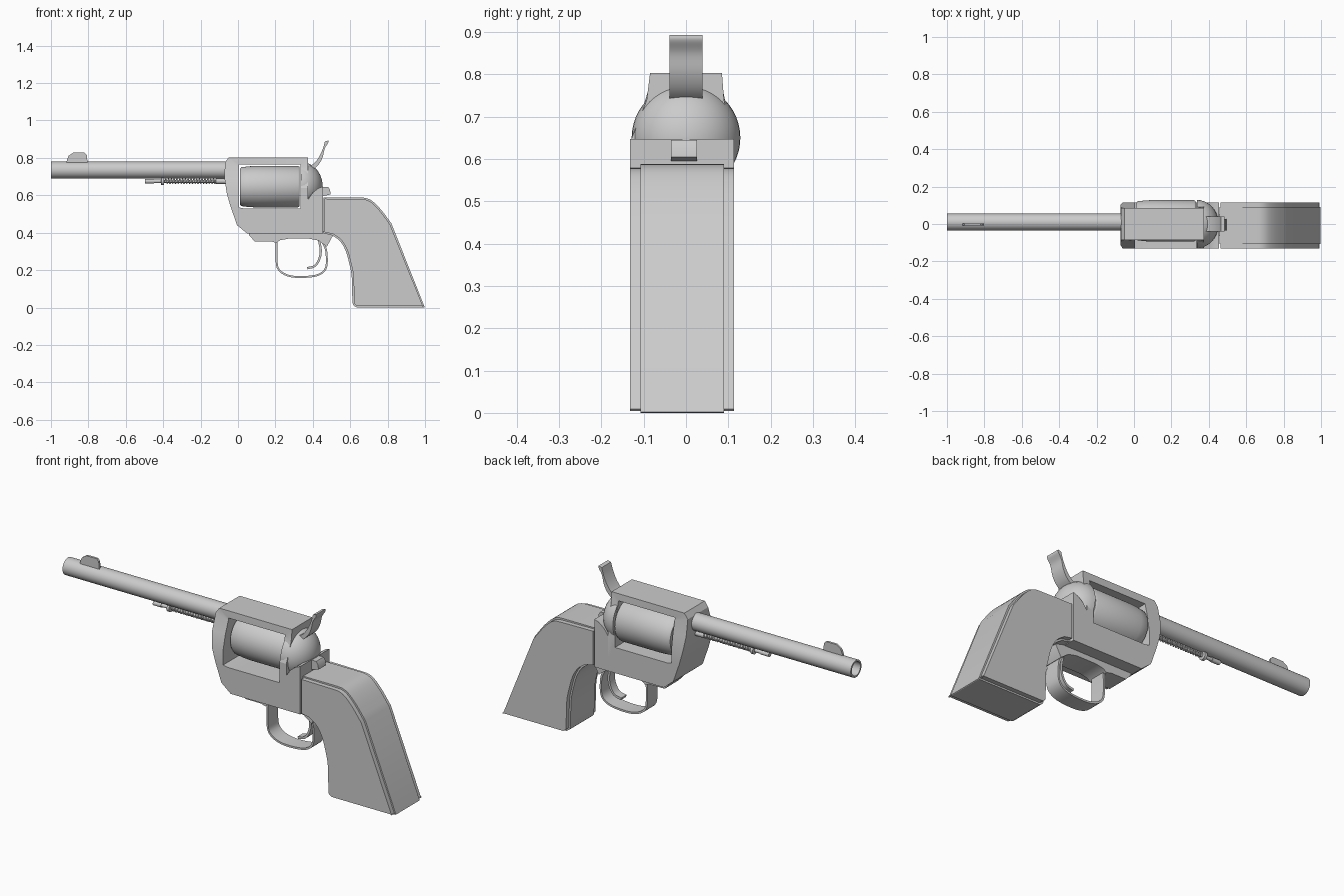
import bpy, bmesh, math
from mathutils import Vector

if "Cube" in bpy.data.objects:
    bpy.data.objects.remove(bpy.data.objects["Cube"])


def finish(bm, name, angle=30):
    bmesh.ops.recalc_face_normals(bm, faces=bm.faces)
    me = bpy.data.meshes.new(name)
    bm.to_mesh(me)
    bm.free()
    ob = bpy.data.objects.new(name, me)
    bpy.context.collection.objects.link(ob)
    bpy.ops.object.select_all(action='DESELECT')
    ob.select_set(True)
    bpy.context.view_layer.objects.active = ob
    bpy.ops.object.shade_smooth_by_angle(angle=math.radians(angle))
    return ob


def prism_bm(pts, y0, y1):
    """Side profile (x, z) extruded between two y values."""
    bm = bmesh.new()
    a = [bm.verts.new((x, y0, z)) for x, z in pts]
    b = [bm.verts.new((x, y1, z)) for x, z in pts]
    n = len(pts)
    caps = [bm.faces.new(a), bm.faces.new(b[::-1])]
    for i in range(n):
        j = (i + 1) % n
        bm.faces.new((a[i], b[i], b[j], a[j]))
    return bm, caps


def prism(name, pts, y0, y1):
    return finish(prism_bm(pts, y0, y1)[0], name)


def lathe(name, prof, y, z, seg=40, closed=False):
    """Profile (x, radius) spun around an axis along x."""
    bm = bmesh.new()
    rings = []
    for x, r in prof:
        rings.append([bm.verts.new((x, y + r * math.cos(2 * math.pi * k / seg),
                                    z + r * math.sin(2 * math.pi * k / seg))) for k in range(seg)])
    pairs = list(zip(rings, rings[1:]))
    if closed:
        pairs.append((rings[-1], rings[0]))
    else:
        bm.faces.new(rings[0])
        bm.faces.new(rings[-1])
    for p, q in pairs:
        for k in range(seg):
            m = (k + 1) % seg
            bm.faces.new((p[k], p[m], q[m], q[k]))
    return finish(bm, name)


def spline(pts, n=5):
    """Catmull-Rom curve through the points."""
    p = [Vector(v) for v in pts]
    p = [2 * p[0] - p[1]] + p + [2 * p[-1] - p[-2]]
    out = []
    for i in range(1, len(p) - 2):
        a, b, c, d = p[i - 1:i + 3]
        for k in range(n):
            t = k / n
            out.append(0.5 * (2 * b + (c - a) * t + (2 * a - 5 * b + 4 * c - d) * t * t
                              + (3 * b - a - 3 * c + d) * t ** 3))
    return out + [p[-2]]


def ribbon(name, pts, thick, half, y=0.0):
    """Strap following a curve in the side plane."""
    path = spline(pts)
    left, right = [], []
    for i, p in enumerate(path):
        t = (path[min(i + 1, len(path) - 1)] - path[max(i - 1, 0)]).normalized()
        nrm = Vector((-t.y, t.x)) * thick / 2
        left.append(p + nrm)
        right.append(p - nrm)
    return prism(name, left + right[::-1], y - half, y + half)


# Barrel tube and front sight
lathe("barrel", [(-1, 0.045), (-0.03, 0.045), (-0.03, 0.036), (-1, 0.036)], 0.01, 0.735, closed=True)
prism("front_sight", [(-0.917, 0.77), (-0.915, 0.79), (-0.905, 0.812), (-0.88, 0.828), (-0.82, 0.828),
                      (-0.808, 0.815), (-0.804, 0.77)], -0.008, 0.004)

# Ejector rod: rod with collar, coil spring, rear sleeve
RZ, RY = 0.675, 0.01
lathe("ejector_rod", [(-0.497, 0.012), (-0.45, 0.012), (-0.45, 0.009), (-0.412, 0.009), (-0.41, 0.021),
                      (-0.396, 0.021), (-0.394, 0.008), (-0.12, 0.008), (-0.118, 0.014), (-0.04, 0.014)],
      RY, RZ, 20)
cu = bpy.data.curves.new("ejector_spring", 'CURVE')
cu.dimensions = '3D'
cu.bevel_depth = 0.0035
cu.bevel_resolution = 1
turns, per = 18, 12
sp = cu.splines.new('POLY')
sp.points.add(turns * per)
for i, pt in enumerate(sp.points):
    a = 2 * math.pi * i / per
    pt.co = (-0.39 + 0.27 * i / (turns * per), RY + 0.011 * math.cos(a), RZ + 0.011 * math.sin(a), 1)
bpy.context.collection.objects.link(bpy.data.objects.new("ejector_spring", cu))

# Frame: ring around the cylinder window, narrower at the top
outer = [(-0.05, 0.803), (0.375, 0.803), (0.375, 0.74), (0.375, 0.64), (0.375, 0.395), (0.05, 0.395),
         (-0.005, 0.44), (-0.04, 0.54), (-0.06, 0.61), (-0.072, 0.69), (-0.07, 0.775)]
inner = [(0.005, 0.765), (0.335, 0.765), (0.335, 0.74), (0.335, 0.64), (0.335, 0.53), (0.1, 0.53),
         (0.03, 0.53), (0.005, 0.535), (0.005, 0.61), (0.005, 0.69), (0.005, 0.75)]
bm = bmesh.new()


def ring_vert(p, side):
    t = min(max((0.76 - p[1]) / 0.12, 0), 1)
    return bm.verts.new((p[0], -0.009 * t + side * (0.085 + 0.038 * t), p[1]))


loops = [[ring_vert(p, s) for p in pts] for pts, s in ((outer, -1), (outer, 1), (inner, 1), (inner, -1))]
for u, v in zip(loops, loops[1:] + loops[:1]):
    for i in range(len(outer)):
        j = (i + 1) % len(outer)
        bm.faces.new((u[i], u[j], v[j], v[i]))
finish(bm, "frame", 20)

prism("frame_rear_block", [(0.335, 0.395), (0.455, 0.395), (0.455, 0.647), (0.43, 0.638), (0.40, 0.615),
                           (0.365, 0.565), (0.335, 0.535)], -0.132, 0.114)
prism("rear_lug", [(0.44, 0.645), (0.482, 0.645), (0.492, 0.63), (0.495, 0.605), (0.44, 0.592)], -0.036, 0.026)

# Recoil shield dome behind the cylinder
dome = [(0.337 + 0.115 * math.sin(a), 0.128 * math.cos(a) + 0.0005)
        for a in [math.pi / 2 * k / 10 for k in range(11)]]
lathe("recoil_shield", dome, 0, 0.65, 48)

# Rotating cylinder
lathe("cylinder", [(0.012, 0.098), (0.02, 0.104), (0.06, 0.109), (0.1, 0.111), (0.32, 0.111), (0.33, 0.106)],
      0.017, 0.646, 48)

# Plate below the frame, trigger guard and trigger
prism("guard_plate", [(0.055, 0.41), (0.06, 0.385), (0.09, 0.353), (0.18, 0.353), (0.205, 0.345), (0.225, 0.36),
                      (0.27, 0.368), (0.38, 0.368), (0.43, 0.358), (0.475, 0.325), (0.505, 0.38),
                      (0.505, 0.41)], -0.065, 0.05)
ribbon("trigger_guard", [(0.207, 0.36), (0.206, 0.25), (0.22, 0.2), (0.27, 0.17), (0.345, 0.163), (0.43, 0.175),
                         (0.471, 0.215), (0.472, 0.3), (0.455, 0.345)], 0.01, 0.042, -0.008)
ribbon("trigger", [(0.43, 0.375), (0.442, 0.31), (0.435, 0.26), (0.41, 0.222), (0.37, 0.21)], 0.012, 0.022, -0.008)

# Hammer with curved spur
front = spline([(0.365, 0.755), (0.40, 0.765), (0.43, 0.8), (0.452, 0.845), (0.465, 0.888)])
back = spline([(0.483, 0.893), (0.482, 0.88), (0.464, 0.85), (0.453, 0.805), (0.435, 0.77), (0.41, 0.745),
               (0.37, 0.72)])
prism("hammer", front + back, -0.039, 0.039)

# Grip: core with raised side panels
core = [(0.456, 0.588)]
core += spline([(0.65, 0.588), (0.685, 0.585), (0.72, 0.568), (0.765, 0.523), (0.82, 0.45)], 3)
core += [(0.998, 0.002), (0.995, 0), (0.635, 0)]
core += spline([(0.622, 0.008), (0.612, 0.03), (0.608, 0.165), (0.595, 0.235), (0.575, 0.305), (0.545, 0.355),
                (0.505, 0.385)], 3)
core += [(0.456, 0.397)]
bm, caps = prism_bm(core, -0.108, 0.090)
bmesh.ops.recalc_face_normals(bm, faces=bm.faces)
bmesh.ops.inset_individual(bm, faces=caps, thickness=0.009)
for f, d in zip(caps, (-0.024, 0.024)):
    new = bmesh.ops.extrude_discrete_faces(bm, faces=[f])['faces'][0]
    bmesh.ops.translate(bm, verts=new.verts, vec=(0, d, 0))
finish(bm, "grip")
